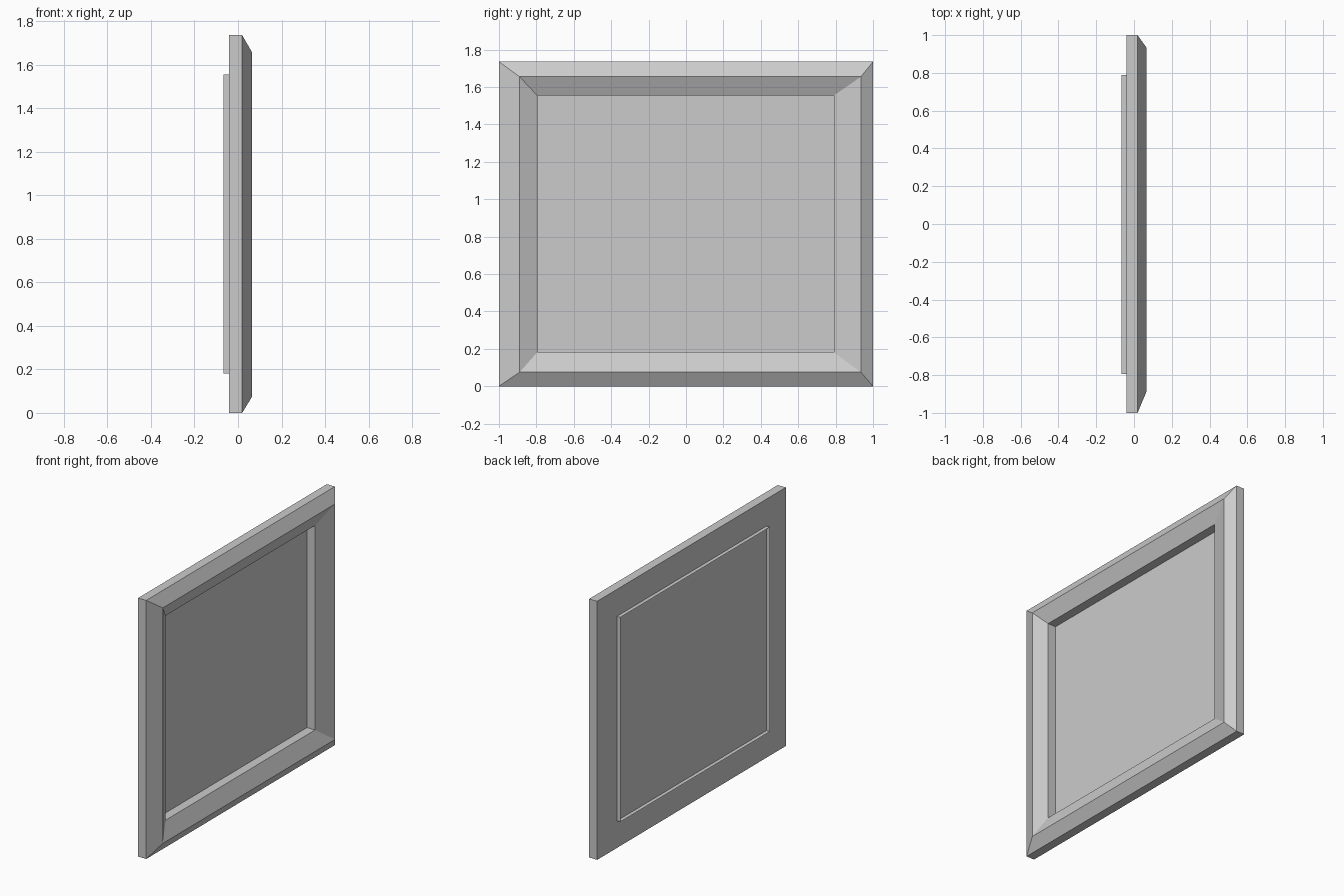
import bpy, bmesh

if "Cube" in bpy.data.objects:
    bpy.data.objects.remove(bpy.data.objects["Cube"])

# Rectangles in the wall plane: y0, y1, z0, z1
OUTER = (-1.0, 1.0, 0.0, 1.735)
RIDGE = (-0.89, 0.935, 0.075, 1.655)
INNER = (-0.795, 0.79, 0.182, 1.554)
X_RIM, X_BACK, X_LIP, X_RIDGE = -0.066, -0.041, 0.019, 0.065


def rect_loop(bm, x, rect):
    y0, y1, z0, z1 = rect
    return [bm.verts.new((x, y, z)) for y, z in ((y0, z0), (y1, z0), (y1, z1), (y0, z1))]


def sweep(bm, sections, closed=False):
    """Join successive rectangles with bands of quads."""
    loops = [rect_loop(bm, x, r) for x, r in sections]
    following = loops[1:] + (loops[:1] if closed else [])
    for a, b in zip(loops, following):
        for i in range(4):
            j = (i + 1) % 4
            bm.faces.new((a[i], a[j], b[j], b[i]))
    return loops


def finish(bm, name, recalc=False):
    if recalc:
        bmesh.ops.recalc_face_normals(bm, faces=bm.faces)
    mesh = bpy.data.meshes.new(name)
    bm.to_mesh(mesh)
    bm.free()
    obj = bpy.data.objects.new(name, mesh)
    bpy.context.collection.objects.link(obj)
    return obj


# Frame moulding: back, outer edge, bevel up to the ridge, bevel down, inner wall
bm = bmesh.new()
sweep(bm, [(X_BACK, OUTER), (X_LIP, OUTER), (X_RIDGE, RIDGE),
           (X_LIP, INNER), (X_BACK, INNER)], closed=True)
finish(bm, "frame_moulding", recalc=True)

# Flat panel filling the opening, flush with the back of the frame
bm = bmesh.new()
bm.faces.new(rect_loop(bm, X_BACK, INNER))
finish(bm, "panel")

# Thin open rim standing out behind the panel
bm = bmesh.new()
sweep(bm, [(X_RIM, INNER), (X_BACK, INNER)])
finish(bm, "back_rim")
